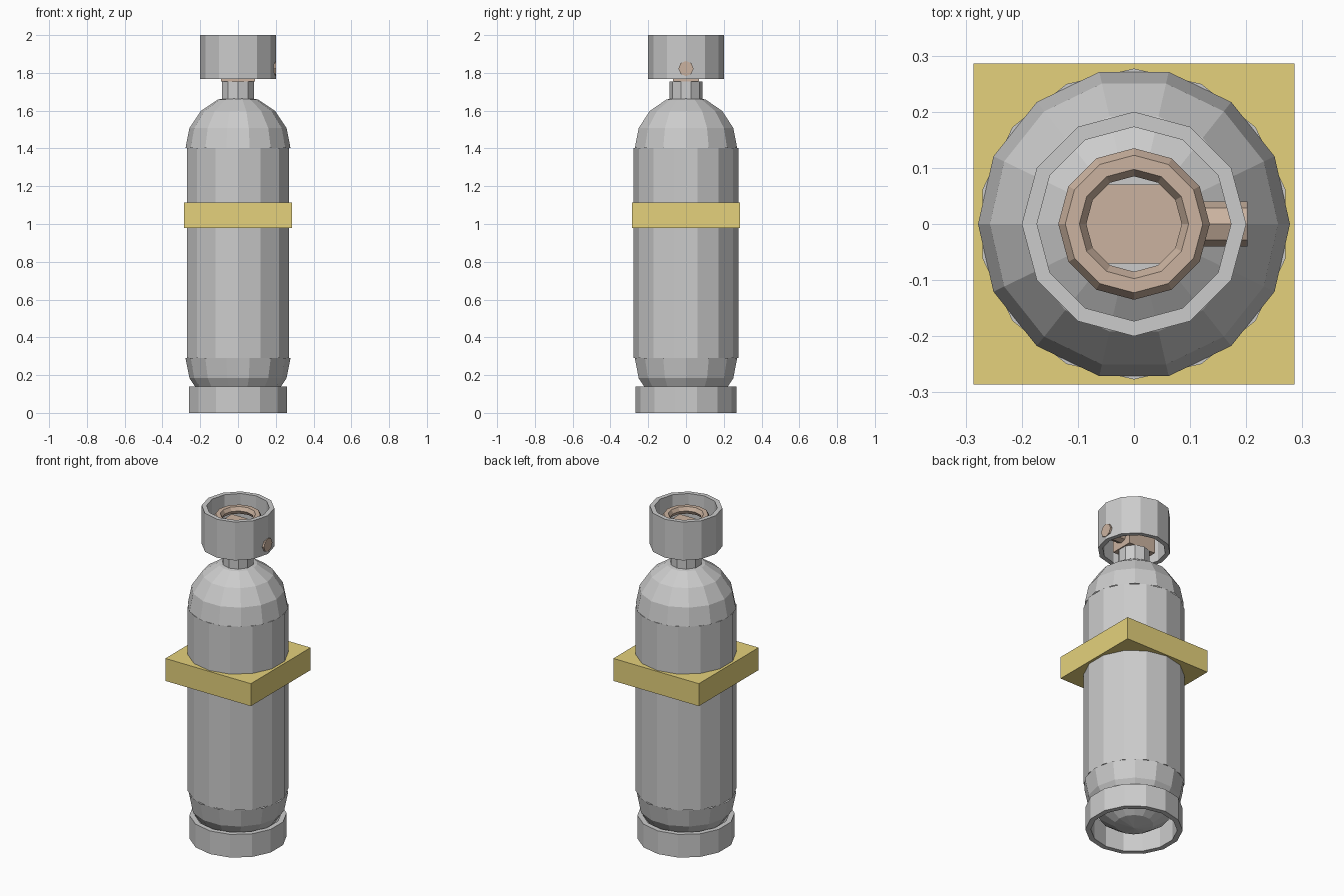
import bpy, bmesh, math

if "Cube" in bpy.data.objects:
    bpy.data.objects.remove(bpy.data.objects["Cube"])

brass = bpy.data.materials.new("brass")
brass.diffuse_color = (0.60, 0.45, 0.35, 1)
brass.use_nodes = True
brass.node_tree.nodes["Principled BSDF"].inputs["Base Color"].default_value = brass.diffuse_color
yellow = bpy.data.materials.new("yellow")
yellow.diffuse_color = (0.78, 0.64, 0.20, 1)
yellow.use_nodes = True
yellow.node_tree.nodes["Principled BSDF"].inputs["Base Color"].default_value = yellow.diffuse_color


def lathe(name, profile, sides, start=0.0, closed=False, mat=None, loc=(0, 0, 0), rot=(0, 0, 0)):
    """Revolve (radius, z) points round z; zero radius makes a single pole."""
    bm = bmesh.new()
    rings = []
    for r, z in profile:
        if r == 0:
            rings.append([bm.verts.new((0, 0, z))] * sides)
        else:
            angles = [start + 2 * math.pi * i / sides for i in range(sides)]
            rings.append([bm.verts.new((r * math.cos(a), r * math.sin(a), z)) for a in angles])
    pairs = list(zip(rings, rings[1:]))
    if closed:
        pairs.append((rings[-1], rings[0]))
    for a, b in pairs:
        for i in range(sides):
            j = (i + 1) % sides
            bm.faces.new(dict.fromkeys((a[i], a[j], b[j], b[i])))
    bmesh.ops.recalc_face_normals(bm, faces=bm.faces)
    mesh = bpy.data.meshes.new(name)
    bm.to_mesh(mesh)
    bm.free()
    ob = bpy.data.objects.new(name, mesh)
    ob.location, ob.rotation_euler = loc, rot
    if mat:
        mesh.materials.append(mat)
    bpy.context.collection.objects.link(ob)
    return ob


def box(name, size, loc, mat):
    bpy.ops.mesh.primitive_cube_add(size=1, location=loc)
    ob = bpy.context.object
    ob.name = name
    ob.scale = size
    ob.data.materials.append(mat)


def cylinder(name, r, z0, z1, sides, **kw):
    return lathe(name, [(0, z0), (r, z0), (r, z1), (0, z1)], sides, **kw)


def tube(name, r_out, r_in, z0, z1, sides):
    return lathe(name, [(r_out, z0), (r_out, z1), (r_in, z1), (r_in, z0)], sides,
                 start=math.pi / 2, closed=True)


def dome(name, r, z, direction):
    pts = [(r * math.cos(k * math.pi / 8), z + direction * r * math.sin(k * math.pi / 8))
           for k in range(4)]
    return lathe(name, pts + [(0, z + direction * r)], 14)


# Tank
cylinder("tank_body", 0.277, 0.29, 1.402, 14, start=math.pi / 2)
dome("tank_top_dome", 0.278, 1.402, 1)
dome("tank_bottom_dome", 0.278, 0.29, -1)
tube("base_ring", 0.267, 0.237, 0, 0.14, 14)
box("yellow_band", (0.572, 0.572, 0.136), (0, 0, 1.047), yellow)

# Neck and guard collar
cylinder("neck", 0.088, 1.60, 1.755, 10, start=math.pi / 2)
tube("guard_collar", 0.2, 0.173, 1.768, 2.0, 12)

# Valve block, outlet and handwheel
box("valve_block", (0.18, 0.14, 0.15), (0, 0, 1.83), brass)
cylinder("valve_outlet", 0.04, 0, 0.202, 8, mat=brass,
         loc=(0, 0, 1.823), rot=(0, math.pi / 2, 0))
ring = [(0.11 + 0.025 * math.cos(k * math.pi / 3), 0.025 * math.sin(k * math.pi / 3))
        for k in range(6)]
lathe("handwheel", ring, 12, closed=True, mat=brass, loc=(0, 0, 1.935))
